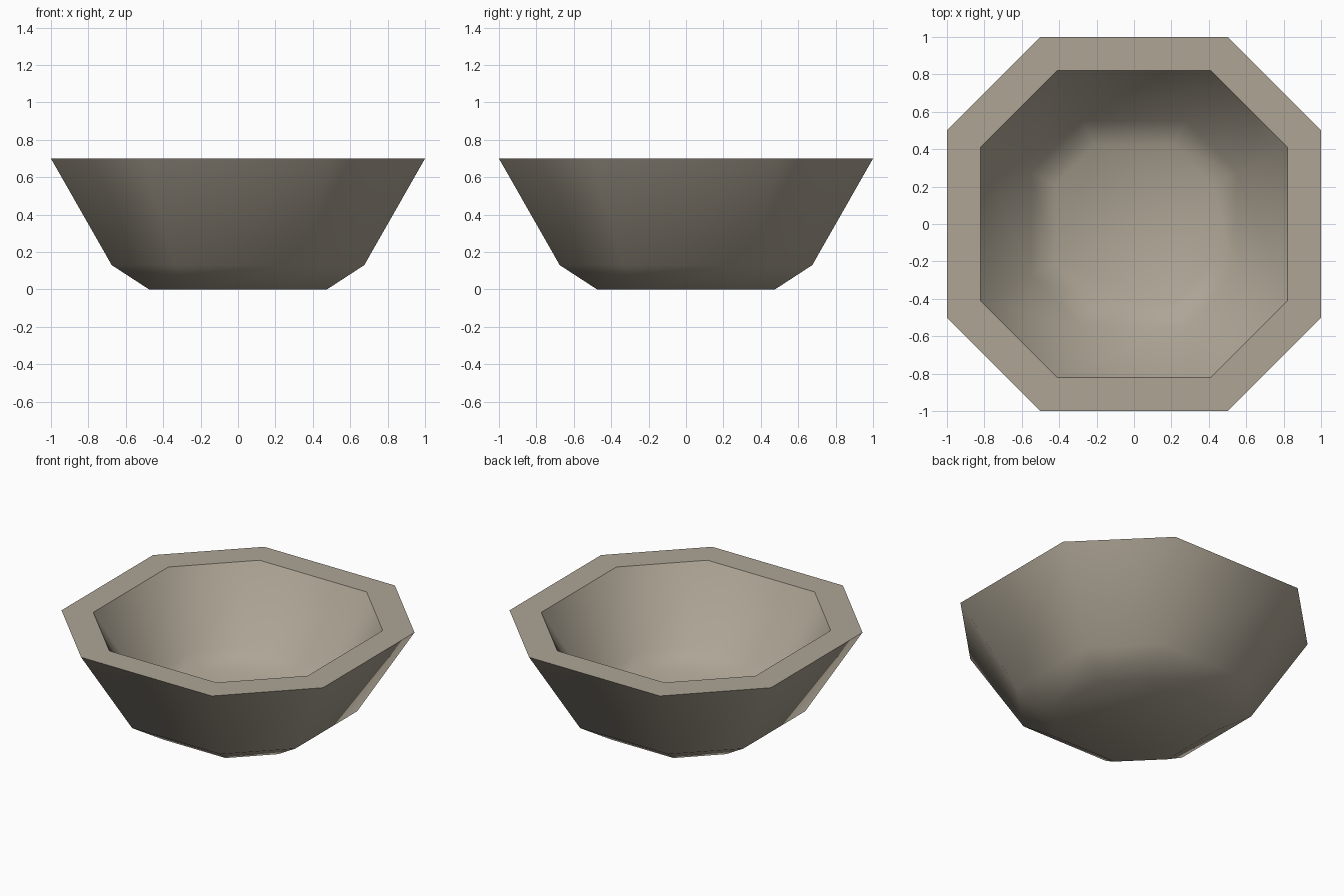
import bpy, bmesh, math

if "Cube" in bpy.data.objects:
    bpy.data.objects.remove(bpy.data.objects["Cube"])

# Colour: one warm clay grey
clay = bpy.data.materials.new("warm_clay_grey")
clay.diffuse_color = (0.42, 0.375, 0.30, 1)
clay.use_nodes = True
clay.node_tree.nodes["Principled BSDF"].inputs["Base Color"].default_value = clay.diffuse_color


def octagon(bm, r, z):
    """Ring of 8 points: cut-corner square, flats half as wide as the square."""
    h = r / 2
    pts = [(r, -h), (r, h), (h, r), (-h, r), (-r, h), (-r, -h), (-h, -r), (h, -r)]
    return [bm.verts.new((x, y, z)) for x, y in pts]


# Bowl: profile (half width, height) from outer base, over the rim, to inner floor
profile = [(0.475, 0), (0.675, 0.13), (1.0, 0.7), (0.82, 0.7), (0.552, 0.235), (0.42, 0.15)]
bm = bmesh.new()
rings = [octagon(bm, r, z) for r, z in profile]
for a, b in zip(rings, rings[1:]):
    for i in range(8):
        j = (i + 1) % 8
        bm.faces.new((a[i], a[j], b[j], b[i]))
bm.faces.new(rings[0][::-1])   # underside
bm.faces.new(rings[-1])        # inner floor
bmesh.ops.recalc_face_normals(bm, faces=bm.faces[:])

mesh = bpy.data.meshes.new("bowl")
bm.to_mesh(mesh)
bm.free()
mesh.materials.append(clay)
bowl = bpy.data.objects.new("bowl", mesh)
bpy.context.collection.objects.link(bowl)

# Soft sides with a crisp rim
bpy.context.view_layer.objects.active = bowl
bowl.select_set(True)
bpy.ops.object.shade_smooth_by_angle(angle=math.radians(55))
